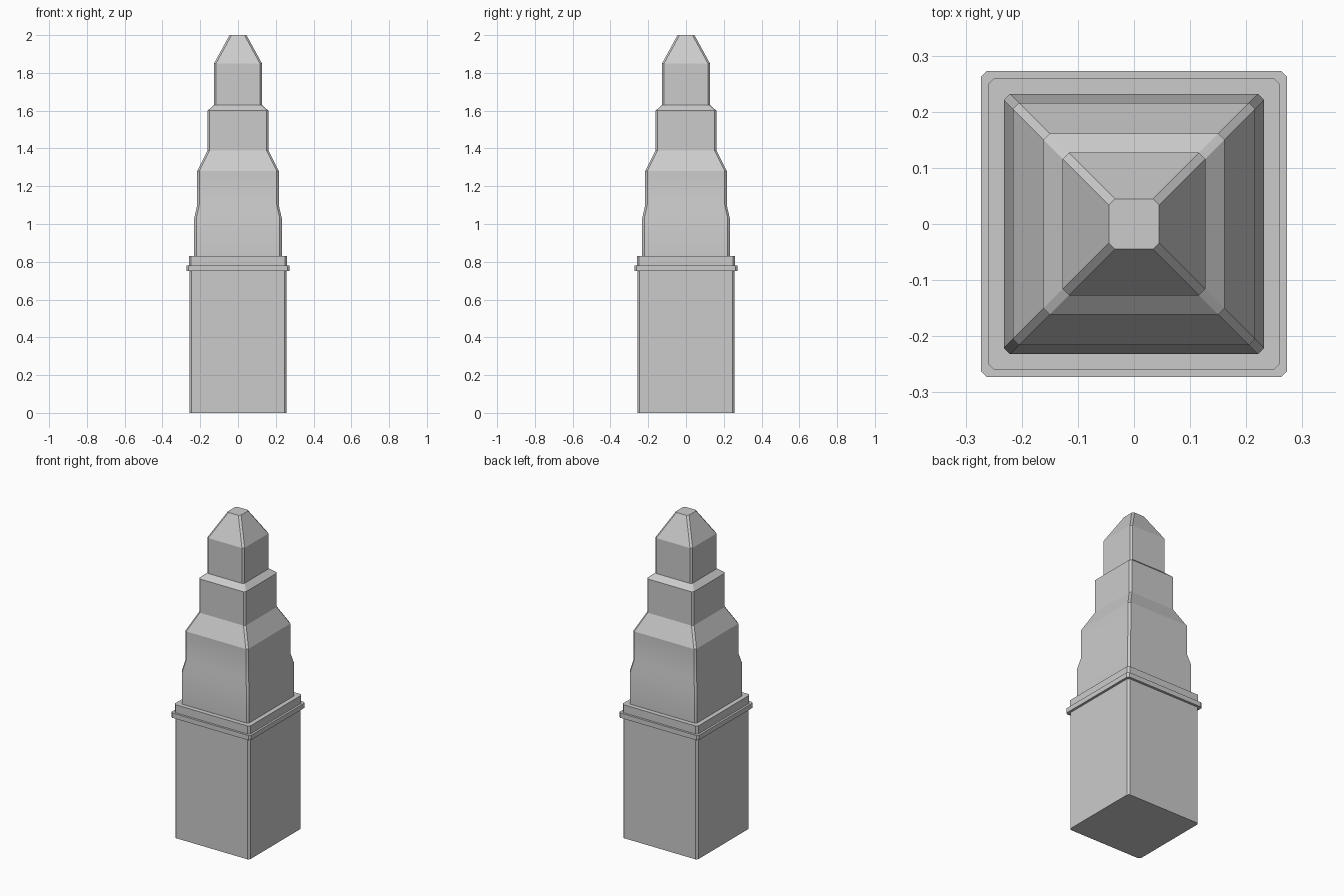
import bpy, bmesh, math

if "Cube" in bpy.data.objects:
    bpy.data.objects.remove(bpy.data.objects["Cube"])


def chamfered_stack(name, levels, cut=0.011):
    """Loft square sections with clipped corners; levels = (z, half width)."""
    bm = bmesh.new()
    rings = []
    for z, h in levels:
        k = h - cut
        pts = [(k, -h), (h, -k), (h, k), (k, h), (-k, h), (-h, k), (-h, -k), (-k, -h)]
        rings.append([bm.verts.new((x, y, z)) for x, y in pts])
    for lo, hi in zip(rings, rings[1:]):
        for i in range(8):
            j = (i + 1) % 8
            bm.faces.new((lo[i], lo[j], hi[j], hi[i]))
    bm.faces.new(rings[0][::-1])
    bm.faces.new(rings[-1])
    mesh = bpy.data.meshes.new(name)
    bm.to_mesh(mesh)
    bm.free()
    obj = bpy.data.objects.new(name, mesh)
    bpy.context.collection.objects.link(obj)
    bpy.ops.object.select_all(action='DESELECT')
    obj.select_set(True)
    bpy.context.view_layer.objects.active = obj
    bpy.ops.object.shade_smooth_by_angle(angle=math.radians(20))
    return obj


# Pedestal, projecting band and upper plinth as one continuous body
chamfered_stack("pedestal", [
    (0, 0.258), (0.75, 0.258), (0.75, 0.273), (0.78, 0.273),
    (0.78, 0.26), (0.83, 0.26)])

# Stepped tower rising from the plinth to the blunt tip
chamfered_stack("stepped_tower", [
    (0.83, 0.232), (1.03, 0.232), (1.10, 0.216), (1.28, 0.216),
    (1.39, 0.161), (1.60, 0.161), (1.63, 0.127), (1.85, 0.127),
    (2.0, 0.045)])
